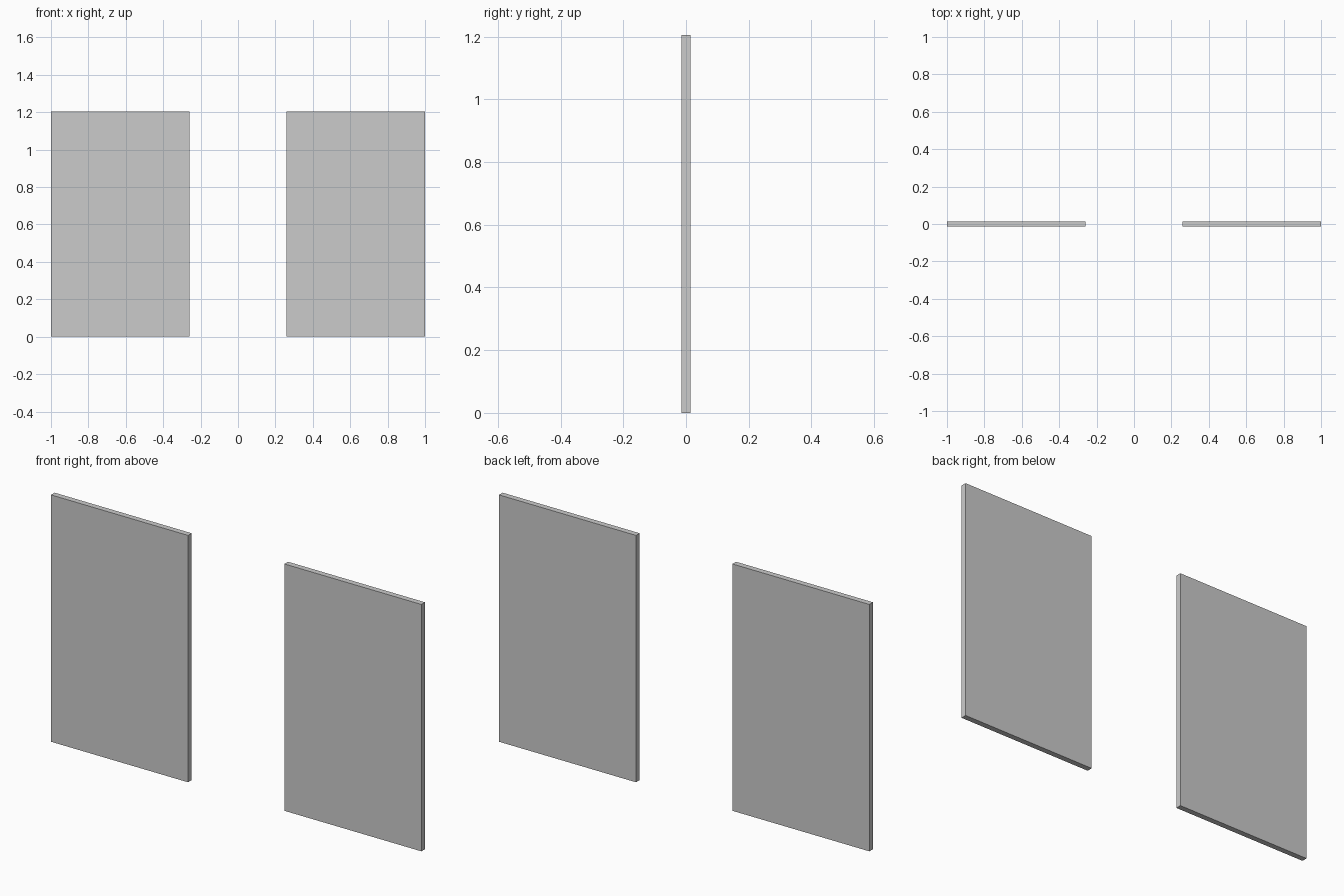
import bpy

if "Cube" in bpy.data.objects:
    bpy.data.objects.remove(bpy.data.objects["Cube"])

WIDTH, THICKNESS, HEIGHT = 0.74, 0.028, 1.205


def add_panel(name, x):
    # Thin upright slab standing on the ground
    bpy.ops.mesh.primitive_cube_add(size=1, location=(x, 0, HEIGHT / 2))
    panel = bpy.context.object
    panel.name = name
    panel.scale = (WIDTH, THICKNESS, HEIGHT)
    bpy.ops.object.transform_apply(location=False, rotation=False, scale=True)


# Matching pair of panels with a gap between them
for name, side in (("left_panel", -1), ("right_panel", 1)):
    add_panel(name, side * (1 - WIDTH / 2))
